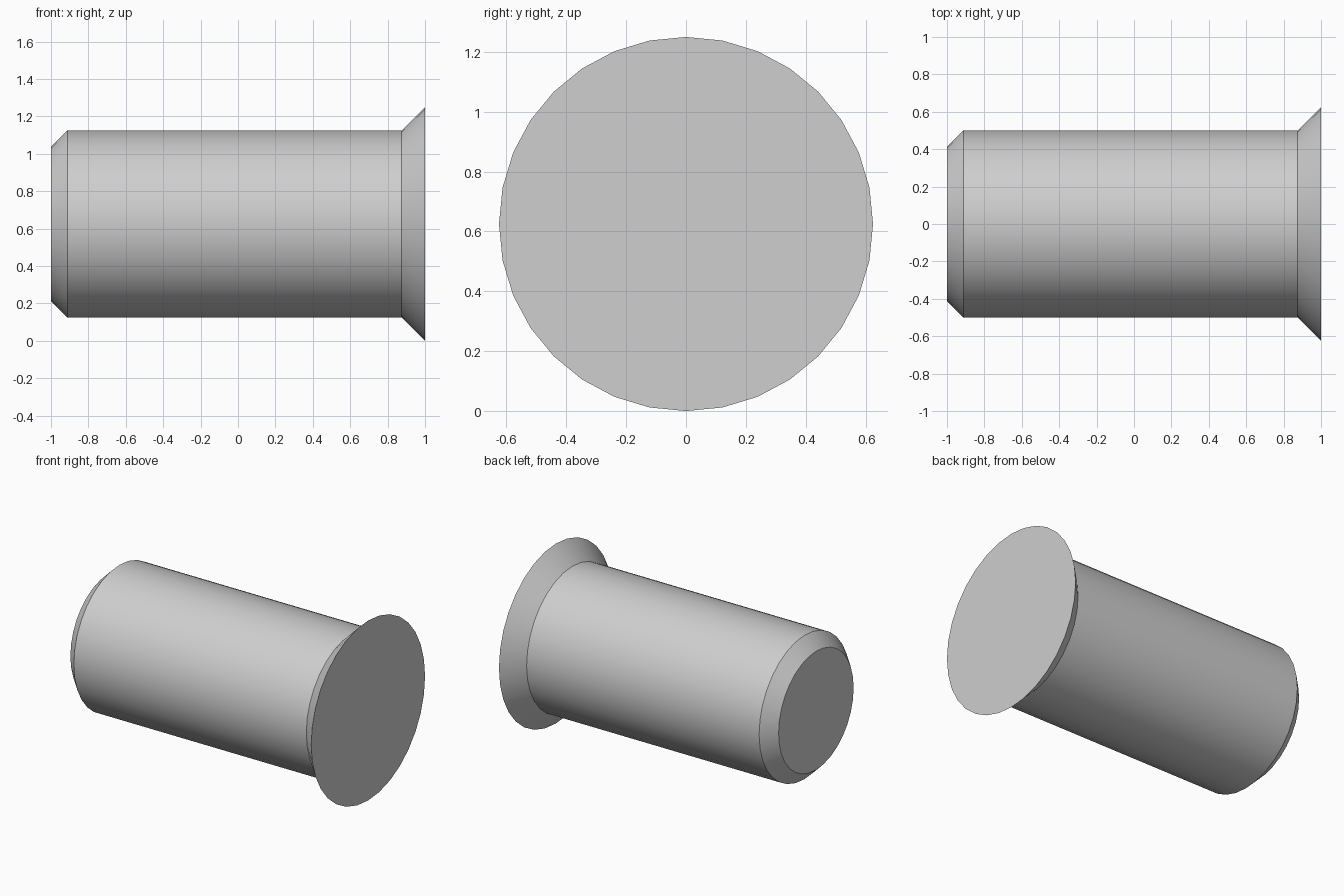
import bpy
import bmesh
from math import cos, sin, tau, radians

cube = bpy.data.objects.get("Cube")
if cube:
    bpy.data.objects.remove(cube, do_unlink=True)

SIDES = 32
AXIS_HEIGHT = 0.625

# Plain grey metal
grey = bpy.data.materials.new("grey_metal")
grey.use_nodes = True
colour = (0.62, 0.62, 0.62, 1)
grey.diffuse_color = colour
grey.node_tree.nodes["Principled BSDF"].inputs["Base Color"].default_value = colour

# Profile along x: chamfered tip, straight shank, flared head (x, radius)
profile = [(-1, 0.412), (-0.912, 0.5), (0.875, 0.5), (1, 0.625)]

bm = bmesh.new()
rings = []
for x, radius in profile:
    ring = []
    for i in range(SIDES):
        a = tau * i / SIDES
        ring.append(bm.verts.new((x, radius * cos(a), AXIS_HEIGHT + radius * sin(a))))
    rings.append(ring)

# Side walls between neighbouring rings
for near, far in zip(rings, rings[1:]):
    for i in range(SIDES):
        j = (i + 1) % SIDES
        bm.faces.new((near[i], near[j], far[j], far[i]))

# Flat end caps
bm.faces.new(rings[0])
bm.faces.new(rings[-1])
bmesh.ops.recalc_face_normals(bm, faces=bm.faces)

mesh = bpy.data.meshes.new("countersunk_pin")
bm.to_mesh(mesh)
bm.free()
mesh.materials.append(grey)
pin = bpy.data.objects.new("countersunk_pin", mesh)
bpy.context.collection.objects.link(pin)

# Smooth round walls, crisp chamfer and flare edges
bpy.ops.object.select_all(action="DESELECT")
pin.select_set(True)
bpy.context.view_layer.objects.active = pin
bpy.ops.object.shade_smooth_by_angle(angle=radians(30))
